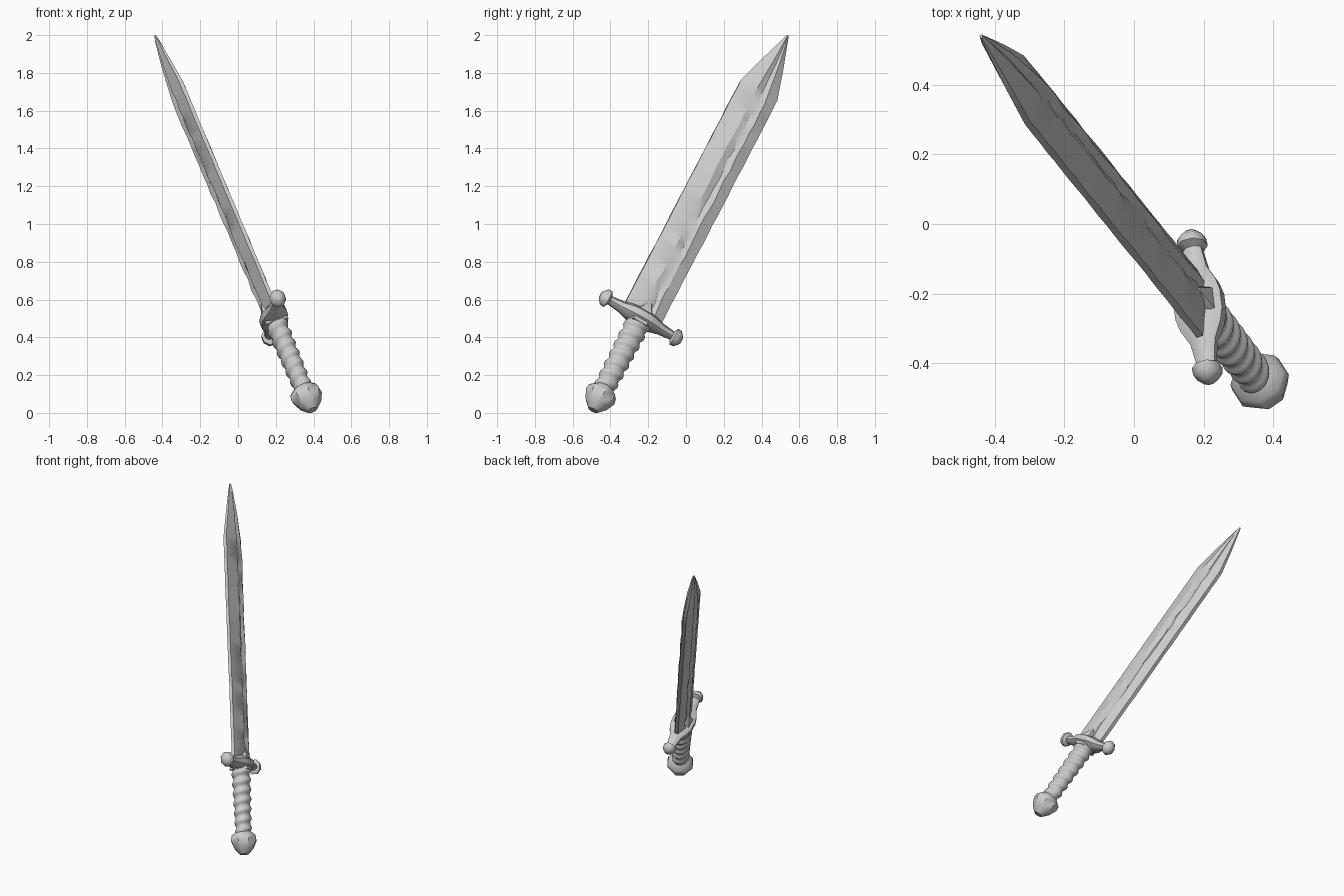
import bpy, bmesh, math, random
from mathutils import Vector, Matrix

if "Cube" in bpy.data.objects:
    bpy.data.objects.remove(bpy.data.objects["Cube"])

random.seed(4)

# Sword frame: local x = blade width, y = blade thickness, z = pommel to tip
d = Vector((-0.84, 1.04, 2.0)).normalized()
w = Vector((-0.11, 0.872, -0.475))
w = (w - d * w.dot(d)).normalized()
n = d.cross(w)
frame = Matrix((w, n, d)).transposed().to_4x4()
frame.translation = (0.40, -0.50, 0.0)


def loft(name, rings, angle=35):
    """Skin a list of equal-sized rings and cap both ends."""
    bm = bmesh.new()
    loops = [[bm.verts.new(p) for p in ring] for ring in rings]
    for a, b in zip(loops, loops[1:]):
        for i in range(len(a)):
            j = (i + 1) % len(a)
            bm.faces.new((a[i], a[j], b[j], b[i]))
    bm.faces.new(loops[0][::-1])
    bm.faces.new(loops[-1])
    bmesh.ops.recalc_face_normals(bm, faces=bm.faces)
    me = bpy.data.meshes.new(name)
    bm.to_mesh(me)
    bm.free()
    ob = bpy.data.objects.new(name, me)
    bpy.context.collection.objects.link(ob)
    ob.matrix_world = frame
    bpy.ops.object.select_all(action='DESELECT')
    ob.select_set(True)
    bpy.context.view_layer.objects.active = ob
    bpy.ops.object.shade_smooth_by_angle(angle=math.radians(angle))
    return ob


# Blade: bevelled section with an off-centre groove, worn along its length
half = [(-0.113, 0.010), (-0.015, 0.036), (0.022, 0.025), (0.052, 0.037), (0.110, 0.012)]
section = half + [(u, -t) for u, t in reversed(half)]
rings = []
for i in range(25):
    s = 0.58 + (2.05 - 0.58) * i / 24
    ring = []
    for k, (u, t) in enumerate(section):
        inner = k not in (0, 4, 5, 9)
        wear = 0.006 if inner else 0.0015
        ring.append((u + random.uniform(-wear, wear),
                     t + random.uniform(-wear, wear) * 0.7, s))
    rings.append(ring)
for s, ku, kt in ((2.22, 0.56, 0.72), (2.37, 0.14, 0.3), (2.402, 0.05, 0.12)):
    rings.append([(u * ku, t * kt, s) for u, t in section])
loft("blade", rings, 30)

# Grip: oval handle with a spiral wrap
rings = []
for i in range(65):
    s = 0.12 + 0.46 * i / 64
    ring = []
    for k in range(24):
        a = math.tau * k / 24
        r = 1 + 0.10 * math.sin(math.tau * (s - 0.12) / 0.062 - a)
        swell = 0.92 + 0.18 * i / 64
        ring.append((0.059 * r * swell * math.cos(a), 0.051 * r * swell * math.sin(a), s))
    rings.append(ring)
loft("grip", rings, 60)

# Pommel: faceted spade shape
profile = [(0.017, 0.028), (0.055, 0.064), (0.105, 0.087), (0.135, 0.082), (0.165, 0.048)]
loft("pommel", [[(r * math.cos(math.tau * k / 8), r * math.sin(math.tau * k / 8), s)
                 for k in range(8)] for s, r in profile], 40)


# Crossguard: tapered bar swelling round the blade, flared knob at each end
def guard_ring(u, hn, hd):
    return [(u, hn * math.cos(math.tau * (k + 0.5) / 8) * 1.08,
             0.605 + hd * math.sin(math.tau * (k + 0.5) / 8) * 1.08) for k in range(8)]


side = [(0.03, 0.072, 0.044), (0.07, 0.062, 0.040), (0.12, 0.038, 0.029), (0.19, 0.027, 0.022),
        (0.202, 0.040, 0.046), (0.225, 0.038, 0.043), (0.248, 0.016, 0.018)]
bar = [(-u, a, b) for u, a, b in reversed(side)] + side
loft("crossguard", [guard_ring(*p) for p in bar], 50)

# Collar: pointed tongue where the guard clasps the blade
loft("blade_collar", [[(x * k, y * k2, s) for x, y in
                       ((-0.07, 0), (-0.04, 0.05), (0.04, 0.05), (0.07, 0), (0.04, -0.05), (-0.04, -0.05))]
                      for s, k, k2 in ((0.56, 1.0, 1.25), (0.64, 0.8, 1.05), (0.70, 0.15, 0.76))], 35)
